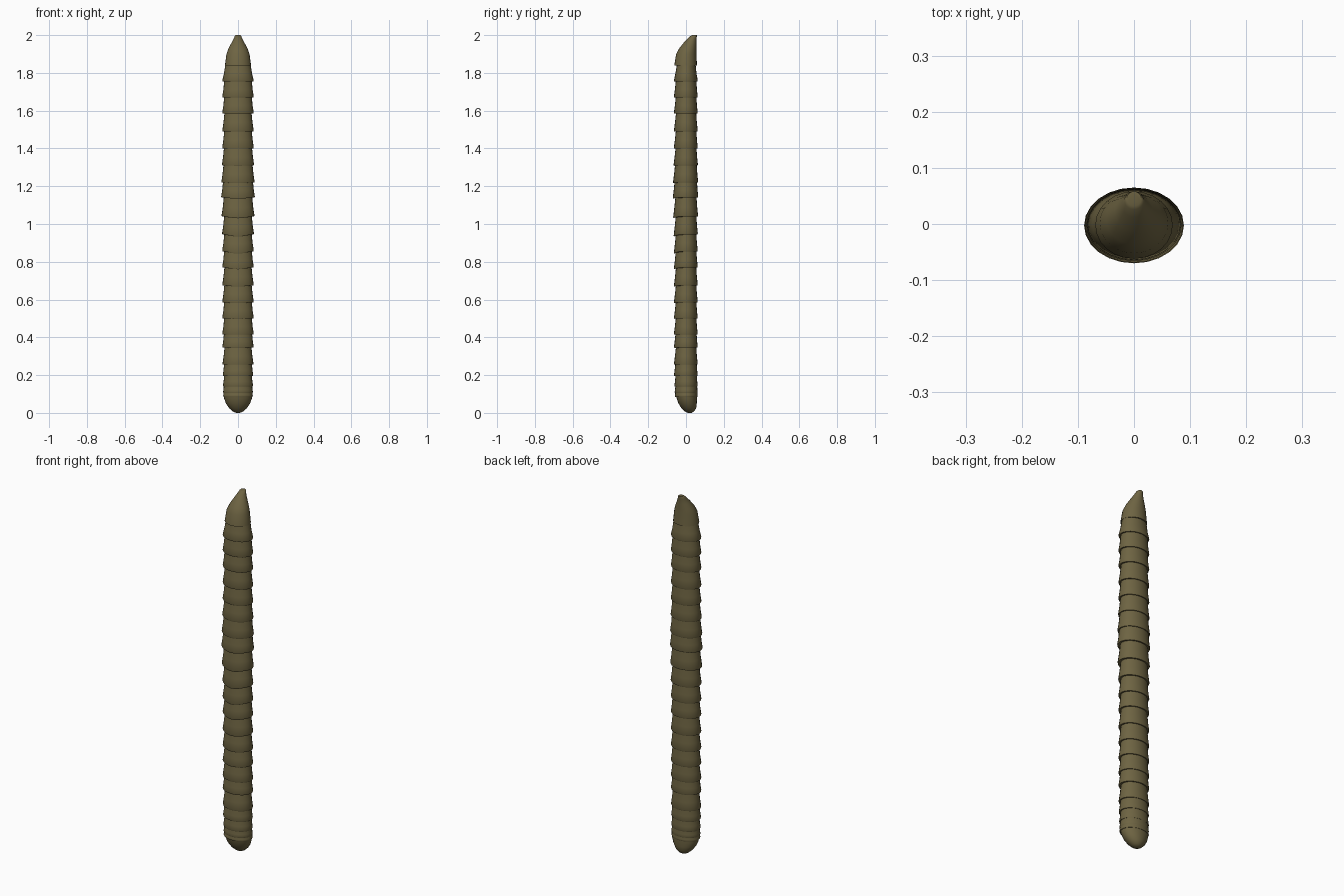
import bpy, bmesh, math

cube = bpy.data.objects.get("Cube")
if cube:
    bpy.data.objects.remove(cube)

SIDES = 24

olive = bpy.data.materials.new("olive brown")
olive.use_nodes = True
olive.diffuse_color = (0.155, 0.127, 0.055, 1)
olive.node_tree.nodes["Principled BSDF"].inputs["Base Color"].default_value = olive.diffuse_color


def loft(name, rings):
    """Skin closed rings of (z, half width, front y, back y, front droop)."""
    bm = bmesh.new()
    loops = []
    for z, w, front, back, droop in rings:
        mid, depth = (front + back) / 2, (back - front) / 2
        loop = []
        for i in range(SIDES):
            a = math.tau * i / SIDES
            s = math.sin(a)
            dz = droop * max(0, -s) ** 4
            loop.append(bm.verts.new((w * math.cos(a), mid + depth * s, z - dz)))
        loops.append(loop)
    for low, high in zip(loops, loops[1:]):
        for i in range(SIDES):
            j = (i + 1) % SIDES
            bm.faces.new((low[i], low[j], high[j], high[i]))
    bm.faces.new(loops[0][::-1])
    bm.faces.new(loops[-1])
    bmesh.ops.recalc_face_normals(bm, faces=bm.faces)
    mesh = bpy.data.meshes.new(name)
    bm.to_mesh(mesh)
    bm.free()
    mesh.materials.append(olive)
    obj = bpy.data.objects.new(name, mesh)
    bpy.context.collection.objects.link(obj)
    bpy.ops.object.select_all(action='DESELECT')
    obj.select_set(True)
    bpy.context.view_layer.objects.active = obj
    bpy.ops.object.shade_smooth_by_angle(angle=math.radians(40))


# Pointed head, leaning to the back
loft("head", [
    (1.84, 0.069, -0.062, 0.058, 0), (1.90, 0.061, -0.052, 0.055, 0),
    (1.93, 0.050, -0.036, 0.055, 0), (1.96, 0.034, -0.012, 0.055, 0),
    (1.985, 0.021, 0.012, 0.056, 0), (1.997, 0.017, 0.026, 0.058, 0),
    (2.0, 0.013, 0.032, 0.058, 0)])

# Overlapping body segments, each flaring toward its lower rim
rims = [1.84, 1.755, 1.67, 1.585, 1.49, 1.40, 1.31, 1.22, 1.14, 1.04, 0.945, 0.855,
        0.77, 0.675, 0.585, 0.50, 0.415, 0.345, 0.255, 0.195, 0.14, 0.105, 0.085]
for n, (top, bottom) in enumerate(zip(rims, rims[1:]), 1):
    swell = math.exp(-((bottom - 1.14) / 0.16) ** 2)
    droop = 0.012 * math.exp(-((bottom - 0.9) / 0.3) ** 2)
    w = 0.083 + 0.006 * swell - 0.004 * max(0, 0.3 - bottom) / 0.2
    front = -0.064 - 0.006 * swell + 0.04 * max(0, 0.2 - bottom)
    back = 0.062 + 0.003 * swell
    taper = min(0.012, (top - bottom) * 0.12)
    if n == 1:
        taper = 0.016
    loft(f"segment_{n:02d}", [
        (bottom, w - 0.002, front + 0.002, back - 0.002, droop),
        (bottom + 0.005, w, front, back, droop),
        ((top + bottom) / 2, w - taper * 0.55, front + taper * 0.5, back - taper * 0.4, droop / 2),
        (top + 0.004, w - taper, front + taper, back - taper * 0.7, 0)])

# Rounded tail, flatter along the back
loft("tail", [
    (0.0, 0.010, 0.008, 0.030, 0), (0.008, 0.028, -0.006, 0.043, 0),
    (0.025, 0.047, -0.024, 0.054, 0), (0.05, 0.064, -0.040, 0.057, 0),
    (0.075, 0.073, -0.049, 0.058, 0), (0.10, 0.077, -0.055, 0.058, 0)])
